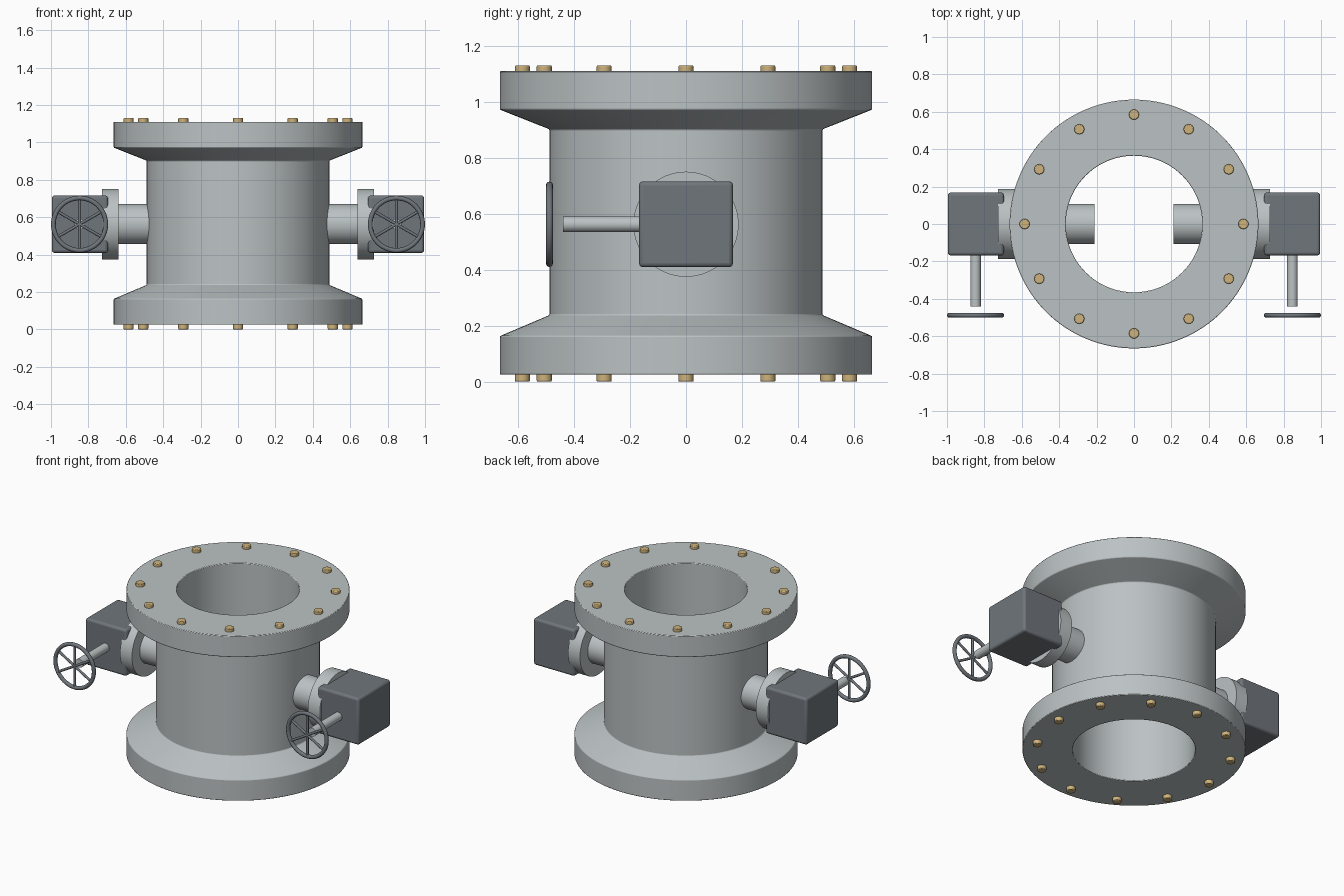
import bpy, bmesh
from math import pi, sin, cos, radians
from mathutils import Matrix, Vector

if "Cube" in bpy.data.objects:
    bpy.data.objects.remove(bpy.data.objects["Cube"])


def material(name, rgb):
    m = bpy.data.materials.new(name)
    m.diffuse_color = (*rgb, 1)
    m.use_nodes = True
    m.node_tree.nodes["Principled BSDF"].inputs["Base Color"].default_value = m.diffuse_color
    return m


STEEL = material("steel", (0.50, 0.54, 0.55))
DARK = material("dark_steel", (0.16, 0.18, 0.20))
BRASS = material("brass", (0.62, 0.45, 0.20))


def finish(name, bm, mat, bevel=0.0, segments=2):
    bmesh.ops.recalc_face_normals(bm, faces=bm.faces)
    mesh = bpy.data.meshes.new(name)
    bm.to_mesh(mesh)
    bm.free()
    ob = bpy.data.objects.new(name, mesh)
    bpy.context.collection.objects.link(ob)
    mesh.materials.append(mat)
    if bevel:
        mod = ob.modifiers.new("bevel", 'BEVEL')
        mod.width = bevel
        mod.segments = segments
        mod.limit_method = 'ANGLE'
        mod.angle_limit = radians(40)
    bpy.ops.object.select_all(action='DESELECT')
    ob.select_set(True)
    bpy.context.view_layer.objects.active = ob
    bpy.ops.object.shade_smooth_by_angle(angle=radians(35))
    return ob


def lathe(profile, closed, steps, center=(0, 0, 0), rot=Matrix()):
    """Revolve (radius, height) points around local z."""
    bm = bmesh.new()
    rings = [[bm.verts.new((r * cos(2 * pi * i / steps), r * sin(2 * pi * i / steps), z))
              for i in range(steps)] for r, z in profile]
    pairs = list(zip(rings, rings[1:] + rings[:1])) if closed else list(zip(rings, rings[1:]))
    for a, b in pairs:
        for i in range(steps):
            j = (i + 1) % steps
            bm.faces.new((a[i], a[j], b[j], b[i]))
    if not closed:
        bm.faces.new(rings[0])
        bm.faces.new(rings[-1])
    bm.transform(Matrix.Translation(center) @ rot)
    return bm


def add_rod(bm, p, q, r, segs=32):
    p, q = Vector(p), Vector(q)
    d = q - p
    m = Matrix.Translation((p + q) / 2) @ d.to_track_quat('Z', 'Y').to_matrix().to_4x4()
    bmesh.ops.create_cone(bm, cap_ends=True, segments=segs, radius1=r, radius2=r,
                          depth=d.length, matrix=m)


def rod(name, p, q, r, mat, bevel=0.0, segs=48):
    bm = bmesh.new()
    add_rod(bm, p, q, r, segs)
    return finish(name, bm, mat, bevel)


# Flanged spool body with open bore
finish("spool_body", lathe([
    (0.365, 0.025), (0.665, 0.025), (0.665, 0.163), (0.488, 0.238),
    (0.488, 0.902), (0.665, 0.972), (0.665, 1.11), (0.365, 1.11)], True, 128), STEEL, 0.004)

# Bolt rings on both flanges
for label, z0, z1 in (("top", 1.09, 1.13), ("bottom", 0.005, 0.045)):
    bm = bmesh.new()
    for i in range(12):
        a = 2 * pi * i / 12
        x, y = 0.585 * cos(a), 0.585 * sin(a)
        add_rod(bm, (x, y, z0), (x, y, z1), 0.027, 24)
    if label == "bottom":
        bmesh.ops.translate(bm, verts=bm.verts, vec=(0, 0, -0.005))
    finish(label + "_bolts", bm, BRASS, 0.004)

# Side outlets with gate valves, mirrored left and right
ZC, XV = 0.5625, 0.847
for side, s in (("right", 1), ("left", -1)):
    rod(side + "_outlet_pipe", (s * 0.21, 0, ZC), (s * 0.68, 0, ZC), 0.107, STEEL)
    rod(side + "_outlet_flange", (s * 0.64, 0, ZC), (s * 0.727, 0, ZC), 0.188, STEEL, segs=64)

    # Valve block
    bm = bmesh.new()
    bmesh.ops.create_cube(bm, size=1, matrix=Matrix.Translation((s * 0.845, 0, ZC))
                          @ Matrix.Diagonal((0.30, 0.336, 0.307, 1)))
    finish(side + "_valve_block", bm, DARK, 0.015, 3)

    # Stem
    rod(side + "_valve_stem", (s * XV, -0.14, ZC), (s * XV, -0.44, ZC), 0.028, STEEL)

    # Handwheel rim and spokes
    ring = [(0.14 + 0.0125 * cos(t * pi / 6), 0.0125 * sin(t * pi / 6)) for t in range(12)]
    bm = lathe(ring, True, 64, (s * XV, -0.488, ZC), Matrix.Rotation(pi / 2, 4, 'X'))
    for k in range(3):
        dx, dz = 0.14 * sin(k * pi / 3), 0.14 * cos(k * pi / 3)
        add_rod(bm, (s * XV - dx, -0.488, ZC - dz), (s * XV + dx, -0.488, ZC + dz), 0.008, 12)
    finish(side + "_handwheel", bm, DARK)
